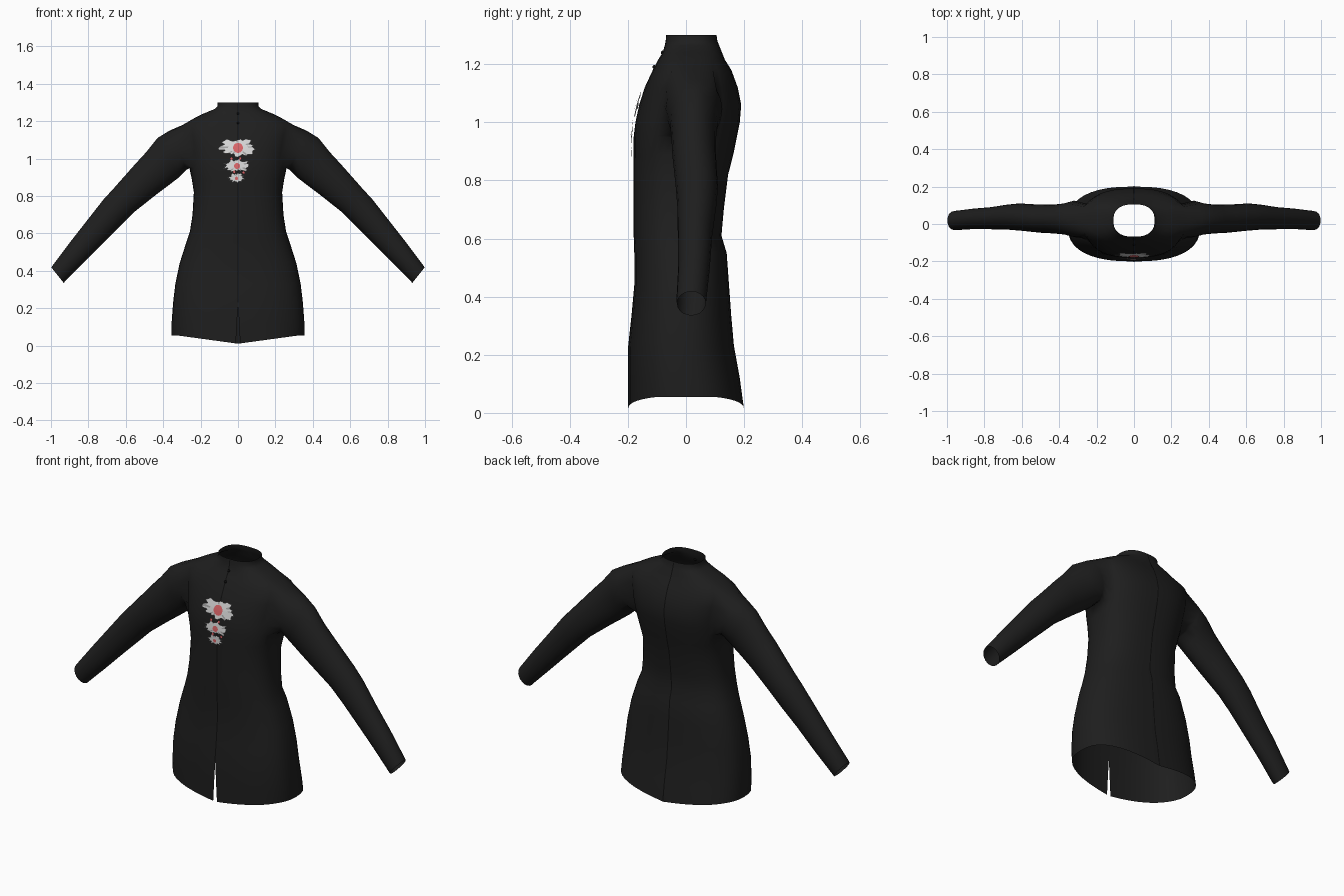
import bpy, bmesh, math, random

if "Cube" in bpy.data.objects:
    bpy.data.objects.remove(bpy.data.objects["Cube"])

random.seed(4)
N = 40        # columns round the body
EXP = 2.5     # roundness of the body cross-section

# height, half width, front y, back y
ROWS = [(0.01, .355, -.20, .20), (.12, .355, -.20, .185), (.23, .347, -.199, .165),
        (.33, .335, -.188, .156), (.44, .312, -.178, .148), (.55, .277, -.178, .14),
        (.61, .257, -.18, .122), (.70, .243, -.18, .13), (.82, .236, -.18, .145),
        (.89, .247, -.18, .163), (.95, .26, -.18, .175), (1.0, .265, -.174, .185),
        (1.06, .275, -.161, .19), (1.12, .285, -.142, .178), (1.18, .295, -.114, .156),
        (1.215, .235, -.096, .134), (1.24, .185, -.08, .124), (1.265, .125, -.073, .114),
        (1.28, .11, -.07, .108), (1.30, .11, -.068, .105)]
ARM_ROWS, ARM_COLS = (10, 14), (7, 13)

# upper edge x, z; lower edge x, z; front y, back y
SLEEVE = [(.365, 1.15, .275, .94, -.07, .125), (.43, 1.11, .315, .90, -.056, .11),
          (.49, 1.035, .38, .85, -.05, .103), (.55, .97, .44, .805, -.047, .103),
          (.665, .84, .56, .71, -.035, .11), (.72, .78, .63, .64, -.03, .104),
          (.81, .665, .72, .55, -.028, .09), (.90, .55, .82, .448, -.027, .082),
          (.99, .43, .925, .343, -.033, .07), (.998, .418, .932, .335, -.031, .068)]


def material(name, rgb):
    m = bpy.data.materials.new(name)
    m.diffuse_color = (*rgb, 1)
    m.use_nodes = True
    m.node_tree.nodes["Principled BSDF"].inputs["Base Color"].default_value = m.diffuse_color
    return m


BLACK = material("black cloth", (.013, .013, .013))
SEAM = material("seam black", (.004, .004, .004))
WHITE = material("petal white", (.68, .68, .68))
GREY = material("petal grey", (.36, .36, .36))
RED = material("flower red", (.70, .13, .14))


def finish(bm, name, mats):
    mesh = bpy.data.meshes.new(name)
    bm.to_mesh(mesh)
    bm.free()
    for m in mats:
        mesh.materials.append(m)
    mesh.shade_smooth()
    obj = bpy.data.objects.new(name, mesh)
    bpy.context.collection.objects.link(obj)
    return obj


def power(v, p):
    return math.copysign(abs(v) ** p, v)


def section(z):
    """Half width, front y and back y of the body at a height."""
    for a, b in zip(ROWS, ROWS[1:]):
        if z <= b[0]:
            f = max(0, (z - a[0]) / (b[0] - a[0]))
            return [p + (q - p) * f for p, q in zip(a[1:], b[1:])]
    return ROWS[-1][1:]


def body_y(x, z, front=True):
    w, yf, yb = section(z)
    mid, half = (yf + yb) / 2, (yb - yf) / 2
    d = half * max(0, 1 - (abs(x) / w) ** EXP) ** (1 / EXP)
    return mid - d if front else mid + d


# Coat: body rows with a split front hem, and sleeves grown from the armholes
bm = bmesh.new()
grid = []
for r, (z, w, yf, yb) in enumerate(ROWS):
    row = []
    for i in range(N + 1):
        t = math.radians(-90 + 360 * i / N)
        x = w * power(math.cos(t), 2 / EXP)
        y = (yf + yb) / 2 + (yb - yf) / 2 * power(math.sin(t), 2 / EXP)
        if i in (0, N):
            x = max(0, .012 * (1 - z / .23)) * (1 if i == 0 else -1)
        hem = .045 * min(1, abs(x) / .33) if r == 0 else 0
        row.append(bm.verts.new((x, y, z + hem)))
    grid.append(row)

(r0, r1), (c0, c1) = ARM_ROWS, ARM_COLS
for r in range(len(ROWS) - 1):
    for i in range(N):
        if r0 <= r < r1 and (c0 <= i < c1 or c0 <= N - 1 - i < c1):
            continue
        bm.faces.new((grid[r][i], grid[r][i + 1], grid[r + 1][i + 1], grid[r + 1][i]))

loop = ([(r0, c) for c in range(c0, c1)] + [(r, c1) for r in range(r0, r1)]
        + [(r1, c) for c in range(c1, c0, -1)] + [(r, c0) for r in range(r1, r0, -1)])
K = len(loop)
start = -math.pi / 2 - math.pi * (c1 - c0) / K
for side in (1, -1):
    prev = [grid[r][c if side == 1 else N - c] for r, c in loop]
    for tx, tz, bx, bz, yf, yb in SLEEVE:
        ring = []
        for k in range(K):
            a = start + 2 * math.pi * k / K
            u = math.sin(a) / 2
            ring.append(bm.verts.new((side * ((tx + bx) / 2 + (tx - bx) * u),
                                      (yf + yb) / 2 + (yb - yf) / 2 * math.cos(a),
                                      (tz + bz) / 2 + (tz - bz) * u)))
        for k in range(K):
            n = (k + 1) % K
            bm.faces.new((prev[k], prev[n], ring[n], ring[k]))
        prev = ring
bmesh.ops.remove_doubles(bm, verts=bm.verts, dist=.0005)
bmesh.ops.recalc_face_normals(bm, faces=bm.faces)
coat = finish(bm, "coat", [BLACK])


# Seam strips down the front and the back
def seam(name, low, high, front):
    bm = bmesh.new()
    last = None
    steps = 60
    for s in range(steps + 1):
        z = low + (high - low) * s / steps
        y = body_y(0, z, front) + (-.003 if front else .003)
        pair = [bm.verts.new((x, y, z)) for x in ((-.003, .003) if front else (.003, -.003))]
        if last:
            bm.faces.new((last[0], last[1], pair[1], pair[0]))
        last = pair
    finish(bm, name, [SEAM])


seam("front_seam", .23, 1.295, True)
seam("back_seam", .015, 1.295, False)


# Flowers: ragged flat blooms following the chest
def bloom(name, cx, cz, rx, rz, lift, mats, ragged=True):
    bm = bmesh.new()
    count = 44 if ragged else 14

    def vert(a, f):
        x, z = cx + rx * f * math.cos(a), cz + rz * f * math.sin(a)
        return bm.verts.new((x, body_y(x, z) - lift, z))

    centre = vert(0, 0)
    angles = [2 * math.pi * k / count for k in range(count)]
    inner = [vert(a, .5) for a in angles]
    outer = [vert(a, random.uniform(.68, 1.08) if ragged else 1) for a in angles]
    for k in range(count):
        n = (k + 1) % count
        bm.faces.new((centre, inner[k], inner[n]))
        f = bm.faces.new((inner[k], outer[k], outer[n], inner[n]))
        if ragged and random.random() < .2:
            f.material_index = 1
    finish(bm, name, mats)


for i, (x, z, rx, rz, core) in enumerate([(0, 1.06, .105, .05, .027),
                                          (-.005, .963, .08, .036, .016),
                                          (-.008, .897, .047, .026, .009)]):
    bloom(f"petals_{i}", x, z, rx, rz, .009, [WHITE, GREY])
    bloom(f"flower_centre_{i}", x, z - .003, core, core, .013, [RED], False)
for i, (x, z) in enumerate([(-.035, 1.0), (.012, 1.0), (.03, .925), (-.02, .928)]):
    bloom(f"bud_{i}", x, z, .008, .008, .011, [RED], False)

# Small collar buttons
for i, z in enumerate((1.19, 1.24)):
    bm = bmesh.new()
    bmesh.ops.create_uvsphere(bm, u_segments=10, v_segments=6, radius=.007)
    bmesh.ops.translate(bm, verts=bm.verts, vec=(0, body_y(0, z), z))
    finish(bm, f"button_{i}", [SEAM])
